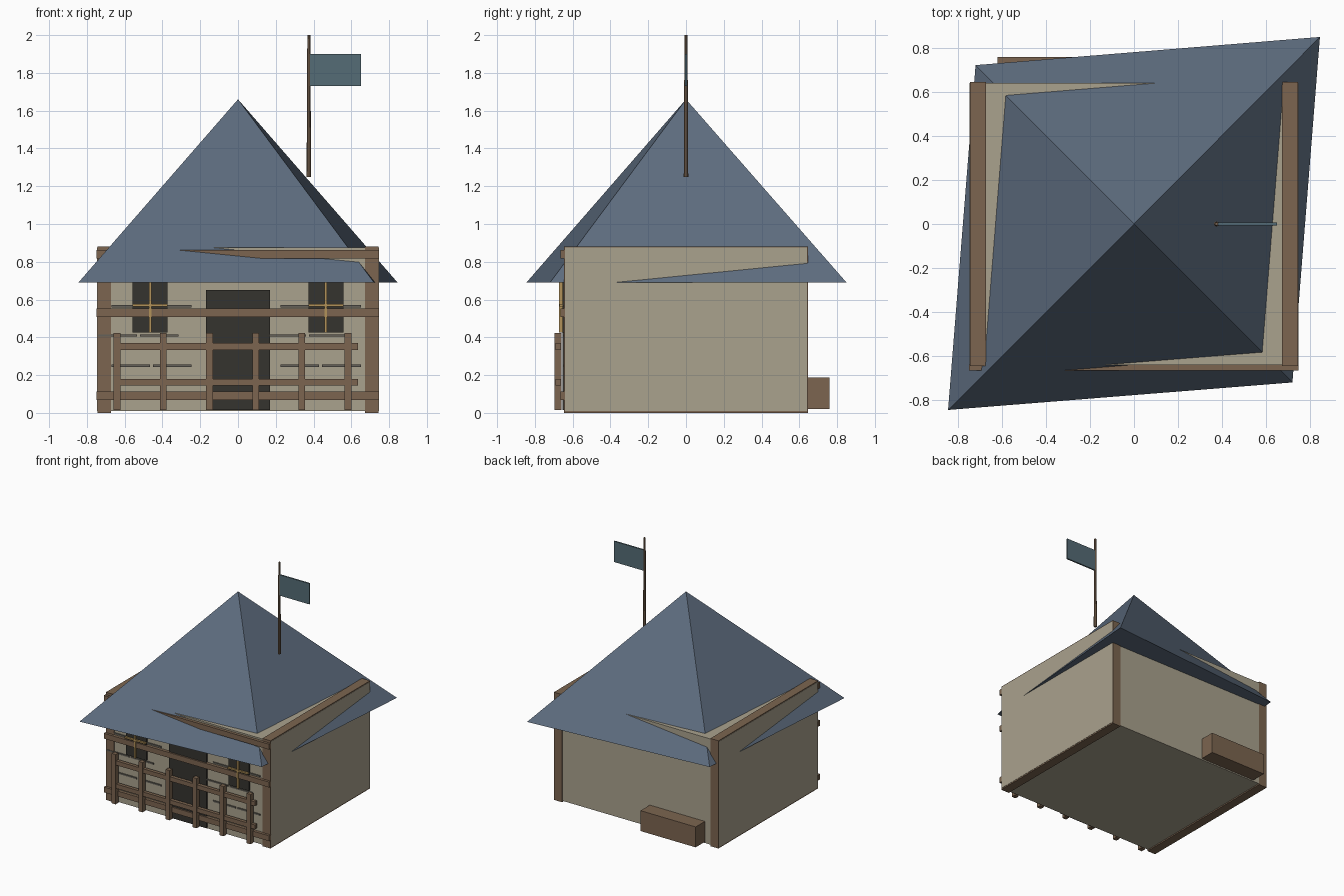
import bpy, bmesh

if "Cube" in bpy.data.objects:
    bpy.data.objects.remove(bpy.data.objects["Cube"])


def material(name, rgb):
    m = bpy.data.materials.new(name)
    m.diffuse_color = (*rgb, 1)
    m.use_nodes = True
    m.node_tree.nodes["Principled BSDF"].inputs["Base Color"].default_value = m.diffuse_color
    return m


PLASTER = material("plaster", (0.40, 0.36, 0.27))
WOOD = material("wood", (0.20, 0.13, 0.08))
SLATE = material("slate", (0.11, 0.15, 0.21))
DARK = material("dark", (0.035, 0.033, 0.028))
MORTAR = material("mortar", (0.13, 0.12, 0.10))
BRASS = material("brass", (0.45, 0.29, 0.10))
CLOTH = material("cloth", (0.09, 0.15, 0.18))


def finish(name, bm, mat):
    bmesh.ops.recalc_face_normals(bm, faces=bm.faces)
    me = bpy.data.meshes.new(name)
    bm.to_mesh(me)
    bm.free()
    me.materials.append(mat)
    ob = bpy.data.objects.new(name, me)
    bpy.context.collection.objects.link(ob)
    return ob


def box(name, x, y, z, mat):
    """Box from (min, max) ranges on each axis."""
    bm = bmesh.new()
    bmesh.ops.create_cube(bm, size=1)
    for v in bm.verts:
        v.co = [r[0] if c < 0 else r[1] for c, r in zip(v.co, (x, y, z))]
    return finish(name, bm, mat)


# House body
box("walls", (-0.747, 0.747), (-0.64, 0.64), (0.01, 0.875), PLASTER)

# Timber side frames, showing at the corners and along the top
for s, side in ((-1, "left"), (1, "right")):
    xs = sorted((s * 0.672, s * 0.745))
    box(side + "_frame", xs, (-0.645, 0.645), (0.0, 0.882), WOOD)

# Horizontal beams across the front
for i, z in enumerate((0.09, 0.53, 0.84)):
    box(f"front_beam_{i}", (-0.75, 0.747), (-0.665, -0.638), (z - 0.022, z + 0.022), WOOD)

# Roof: skewed four-sided pyramid with a closed underside
bm = bmesh.new()
base = [bm.verts.new(p) for p in ((0.845, 0.85, 0.69), (-0.72, 0.722, 0.69),
                                  (-0.845, -0.845, 0.69), (0.72, -0.72, 0.69))]
apex = bm.verts.new((0, 0, 1.66))
bm.faces.new(base)
for i in range(4):
    bm.faces.new((base[i], base[(i + 1) % 4], apex))
finish("roof", bm, SLATE)

# Door
box("door", (-0.17, 0.17), (-0.653, -0.638), (0.015, 0.65), DARK)

# Windows with crossed glazing bars
for cx, side in ((-0.465, "left"), (0.465, "right")):
    box(side + "_window", (cx - 0.093, cx + 0.093), (-0.655, -0.638), (0.425, 0.715), DARK)
    box(side + "_window_upright", (cx - 0.006, cx + 0.006), (-0.672, -0.65), (0.425, 0.715), BRASS)
    box(side + "_window_crossbar", (cx - 0.093, cx + 0.093), (-0.67, -0.65), (0.564, 0.576), BRASS)

# Staggered mortar strips
for z, starts in ((0.25, (-0.67, -0.45, 0.225, 0.445)),
                  (0.41, (-0.74, -0.52, 0.155, 0.375)),
                  (0.565, (-0.67, -0.45, 0.225, 0.445))):
    for x in starts:
        box("mortar_strip", (x, x + 0.205), (-0.648, -0.638), (z - 0.006, z + 0.006), MORTAR)

# Fence in front
for i in range(6):
    x = -0.64 + i * 0.2445
    box(f"fence_post_{i}", (x - 0.018, x + 0.018), (-0.695, -0.66), (0.015, 0.423), WOOD)
for z in (0.162, 0.352):
    box("fence_rail", (-0.655, 0.635), (-0.69, -0.662), (z - 0.018, z + 0.018), WOOD)

# Bench at the back
box("back_bench", (-0.62, -0.12), (0.638, 0.76), (0.02, 0.187), WOOD)

# Flagpole and flag
bm = bmesh.new()
bmesh.ops.create_cone(bm, cap_ends=True, segments=8, radius1=0.012, radius2=0.008, depth=0.75)
bmesh.ops.translate(bm, verts=bm.verts, vec=(0.375, 0, 1.625))
finish("flagpole", bm, WOOD)
box("flag", (0.38, 0.65), (-0.006, 0.006), (1.73, 1.90), CLOTH)
